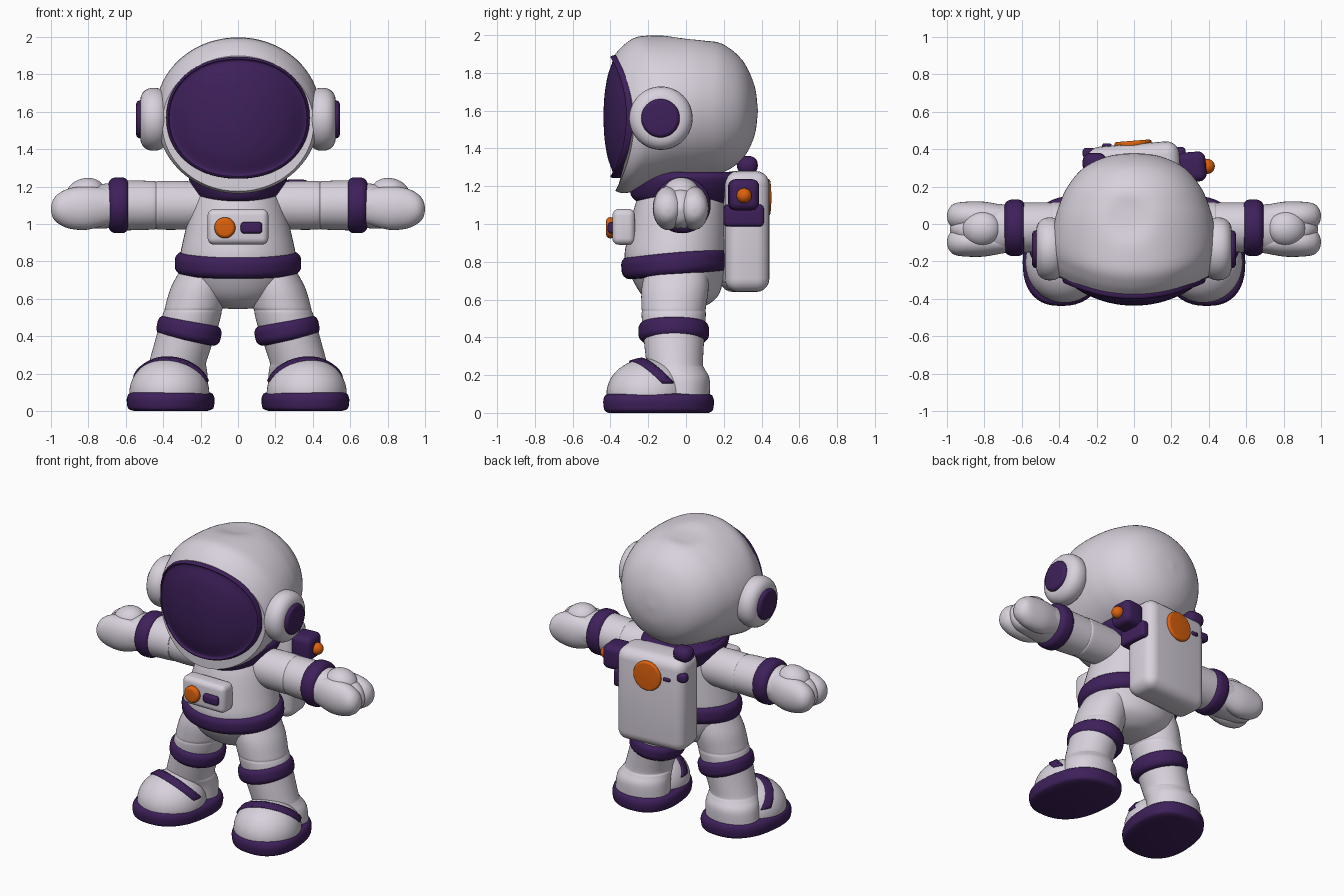
import bpy, bmesh, math
from mathutils import Vector, Matrix

if "Cube" in bpy.data.objects:
    bpy.data.objects.remove(bpy.data.objects["Cube"])


def material(name, rgb):
    m = bpy.data.materials.new(name)
    m.use_nodes = True
    m.diffuse_color = (*rgb, 1)
    m.node_tree.nodes["Principled BSDF"].inputs["Base Color"].default_value = (*rgb, 1)
    return m


WHITE = material("suit white", (0.69, 0.64, 0.72))
PURPLE = material("dark purple", (0.048, 0.0145, 0.103))
ORANGE = material("orange", (0.72, 0.12, 0.004))


def finish(bm, name, mat, loc=(0, 0, 0), rot=(0, 0, 0)):
    bmesh.ops.recalc_face_normals(bm, faces=bm.faces)
    me = bpy.data.meshes.new(name)
    bm.to_mesh(me)
    bm.free()
    me.materials.append(mat)
    ob = bpy.data.objects.new(name, me)
    ob.location, ob.rotation_euler = loc, rot
    bpy.context.collection.objects.link(ob)
    bpy.ops.object.select_all(action='DESELECT')
    ob.select_set(True)
    bpy.context.view_layer.objects.active = ob
    bpy.ops.object.shade_smooth_by_angle(angle=math.radians(40))
    return ob


def spline(rows, steps=5):
    """Catmull-Rom interpolation of the section rows."""
    out = []
    for i in range(len(rows) - 1):
        a, b, c, d = (rows[max(0, min(len(rows) - 1, i + k))] for k in (-1, 0, 1, 2))
        for j in range(steps):
            t = j / steps
            out.append([q + t * (r - p + t * (2*p - 5*q + 4*r - s + t * (3*q - p - 3*r + s))) / 2
                        for p, q, r, s in zip(a, b, c, d)])
    return out + [list(rows[-1])]


def loft(name, mat, axis, rows, s=1, power=2, warp=None, n=48):
    """Ellipse sections (position, centre u, centre v, radius u, radius v) along an axis."""
    bm, rings = bmesh.new(), []
    for t, cu, cv, ru, rv in spline(rows):
        ring = []
        for k in range(n):
            a = math.tau * k / n
            c, d = math.cos(a), math.sin(a)
            u = cu + ru * math.copysign(abs(c) ** (2 / power), c)
            v = cv + rv * math.copysign(abs(d) ** (2 / power), d)
            p = Vector({'x': (t, u, v), 'y': (u, t, v), 'z': (u, v, t)}[axis])
            if warp:
                p = warp(p)
            ring.append(bm.verts.new((p.x * s, p.y, p.z)))
        rings.append(ring)
    for r0, r1 in zip(rings, rings[1:]):
        for k in range(n):
            bm.faces.new((r0[k - 1], r0[k], r1[k], r1[k - 1]))
    bm.faces.new(rings[0])
    bm.faces.new(rings[-1])
    return finish(bm, name, mat)


def soften(bm, width):
    edges = [e for e in bm.edges if e.calc_face_angle(0) > 0.7]
    bmesh.ops.bevel(bm, geom=edges, offset=width, segments=5, profile=0.5, affect='EDGES')


def disc(name, mat, loc, rx, ry, height, rot=(0, 0, 0), round_=0.03):
    bm = bmesh.new()
    bmesh.ops.create_cone(bm, cap_ends=True, segments=48, radius1=1, radius2=1, depth=1,
                          matrix=Matrix.Diagonal((rx, ry, height, 1)))
    soften(bm, round_)
    return finish(bm, name, mat, loc, rot)


def box(name, mat, loc, size, round_, rot=(0, 0, 0)):
    bm = bmesh.new()
    bmesh.ops.create_cube(bm, size=1, matrix=Matrix.Diagonal((*size, 1)))
    soften(bm, round_)
    return finish(bm, name, mat, loc, rot)


def ellipsoid(name, mat, loc, size, cuts=(), rot=(0, 0, 0)):
    """Ellipsoid, optionally cut by planes given as (point, removed direction)."""
    bm = bmesh.new()
    bmesh.ops.create_uvsphere(bm, u_segments=48, v_segments=24, radius=1,
                              matrix=Matrix.Diagonal((*size, 1)))
    for co, no in cuts:
        bmesh.ops.bisect_plane(bm, geom=bm.verts[:] + bm.edges[:] + bm.faces[:],
                               plane_co=co, plane_no=no, clear_outer=True)
    return finish(bm, name, mat, loc, rot)


# Helmet: front curves back at the sides, shallow dent in the crown
def helmet_warp(p):
    bend = 0.6 * max(0, min(1, -p.y / 0.3))
    r2 = ((p.x + 0.03) ** 2 + (p.y - 0.03) ** 2) / 0.0121
    dent = 0.024 * math.exp(-r2 ** 1.5) if p.z > 1.8 else 0
    return Vector((p.x, p.y + bend * p.x ** 2, p.z - dent))


loft("helmet", WHITE, 'y', [
    (.38, 0, 1.6, .01, .01), (.362, 0, 1.6, .14, .135), (.3, 0, 1.605, .27, .26),
    (.2, 0, 1.612, .355, .338), (.1, 0, 1.615, .4, .367), (0, 0, 1.613, .427, .382),
    (-.15, 0, 1.6, .44, .398), (-.26, 0, 1.583, .437, .407), (-.33, 0, 1.555, .428, .392),
    (-.375, 0, 1.537, .405, .362)], warp=helmet_warp, n=96)
loft("visor", PURPLE, 'y', [
    (-.33, 0, 1.568, .383, .325), (-.385, 0, 1.568, .383, .325), (-.4, 0, 1.568, .372, .314),
    (-.388, 0, 1.568, .355, .298), (-.415, 0, 1.568, .26, .215), (-.432, 0, 1.568, .13, .11),
    (-.437, 0, 1.568, .005, .005)], power=2.12, warp=helmet_warp, n=96)

# Torso, collar and belt
loft("torso", WHITE, 'z', [
    (.545, 0, -.03, .03, .03), (.56, 0, -.03, .13, .12), (.62, 0, -.03, .24, .2),
    (.72, 0, -.045, .3, .245), (.82, 0, -.055, .31, .27), (.95, 0, -.045, .285, .26),
    (1.1, 0, -.03, .245, .24), (1.2, 0, -.01, .2, .22)])
loft("collar", PURPLE, 'z', [
    (1.11, 0, -.01, .18, .23), (1.14, 0, -.01, .215, .275), (1.2, 0, 0, .25, .3),
    (1.25, 0, .01, .262, .305), (1.275, 0, .01, .24, .28)])
disc("belt", PURPLE, (0, -.055, .79), .338, .288, .122, (.09, 0, 0), .045)

# Chest panel
FRONT = (math.pi / 2, 0, 0)
box("chest_panel", WHITE, (0, -.33, .985), (.325, .12, .19), .035)
disc("chest_button", ORANGE, (-.07, -.4, .98), .056, .056, .045, FRONT, .02)
box("chest_switch", PURPLE, (.072, -.395, .98), (.115, .04, .062), .018)

# Backpack, slightly turned, and its fittings
TURN = .08
box("backpack", WHITE, (0, .31, .96), (.495, .235, .64), .07, (0, 0, TURN))
disc("backpack_button", ORANGE, (-.005, .428, 1.14), .1, .1, .034, (math.pi / 2, 0, TURN), .014)
box("backpack_side_unit", PURPLE, (.31, .305, 1.155), (.15, .16, .165), .04, (0, 0, TURN))
box("backpack_side_bracket", PURPLE, (.232, .305, 1.045), (.1, .21, .115), .02, (0, 0, TURN))
ellipsoid("backpack_side_knob", ORANGE, (.392, .308, 1.15), (.04, .04, .04))
box("backpack_top_valve", PURPLE, (-.21, .325, 1.31), (.13, .11, .1), .045)
box("backpack_corner_clip", PURPLE, (-.24, .38, 1.17), (.07, .055, .06), .02)
box("backpack_pin", PURPLE, (-.145, .415, 1.145), (.05, .03, .022), .008)


# Boots turn slightly outwards
def toe_out(p):
    return Vector((p.x - 0.1 * (p.y + 0.145), p.y, p.z))


for s, side in ((1, "left"), (-1, "right")):
    turn = (0, math.pi / 2, 0)
    # Ear pieces
    disc(side + "_ear_pad", WHITE, (s * .45, -.133, 1.56), .168, .168, .145, turn, .065)
    disc(side + "_ear_cap", PURPLE, (s * .507, -.135, 1.56), .102, .102, .075, turn, .022)

    # Arm, cuff and mitten
    loft(side + "_arm", WHITE, 'x', [
        (.12, -.01, 1.1, .12, .12), (.3, -.01, 1.1, .125, .13), (.42, -.01, 1.1, .128, .13),
        (.44, -.01, 1.1, .124, .126), (.46, -.015, 1.1, .129, .13),
        (.63, -.02, 1.1, .135, .135)], s)
    disc(side + "_cuff", PURPLE, (s * .637, -.02, 1.1), .149, .151, .112, turn, .04)
    loft(side + "_palm", WHITE, 'x', [
        (.66, -.025, 1.1, .125, .12), (.75, -.027, 1.093, .135, .118),
        (.84, -.027, 1.085, .12, .108), (.92, -.027, 1.083, .08, .095),
        (.965, -.027, 1.08, .04, .06), (.985, -.027, 1.08, .008, .01)], s)
    for y in (-.097, .042):
        loft(side + "_finger", WHITE, 'x', [
            (.68, y, 1.095, .055, .09), (.8, y, 1.085, .077, .115), (.9, y, 1.083, .077, .108),
            (.96, y, 1.082, .067, .08), (.99, y, 1.08, .04, .046),
            (1, y, 1.08, .006, .008)], s, n=32)
    ellipsoid(side + "_thumb", WHITE, (s * .815, -.025, 1.163), (.105, .095, .082),
              rot=(0, s * .25, 0))

    # Leg and knee band
    loft(side + "_leg", WHITE, 'z', [
        (.08, .345, -.02, .185, .145), (.18, .34, -.025, .178, .15),
        (.235, .328, -.05, .16, .148), (.27, .32, -.06, .153, .15),
        (.45, .265, -.065, .158, .165), (.52, .245, -.065, .156, .17),
        (.54, .239, -.065, .153, .168), (.56, .233, -.065, .156, .171),
        (.66, .207, -.058, .152, .177), (.76, .18, -.05, .125, .165)], s)
    disc(side + "_knee_band", PURPLE, (s * .262, -.065, .43), .174, .187, .11,
         (0, -s * .2, 0), .04)

    # Boot, strap and sole
    toe, size = Vector((s * .367, -.2, .1)), Vector((.213, .222, .187))
    spin = (0, 0, s * .3)
    ellipsoid(side + "_boot_toe", WHITE, toe, size, [((0, 0, -.03), (0, 0, -1))], spin)
    n = Vector((0, -.74, -.67))
    mid = Vector((0, -.01, .125))
    strap = ellipsoid(side + "_boot_strap", PURPLE, toe, size * 1.045, [
        (mid + n * .025, n), (mid - n * .025, -n), ((0, 0, .06), (0, 0, -1))], spin)
    strap.modifiers.new("thickness", 'SOLIDIFY').thickness = .02
    loft(side + "_sole", PURPLE, 'z', [
        (0, .36, -.145, .19, .265), (.012, .36, -.145, .222, .285),
        (.04, .36, -.145, .23, .292), (.07, .36, -.145, .23, .292),
        (.095, .36, -.145, .216, .28), (.103, .36, -.145, .18, .25)],
        s, power=2.4, warp=toe_out)
